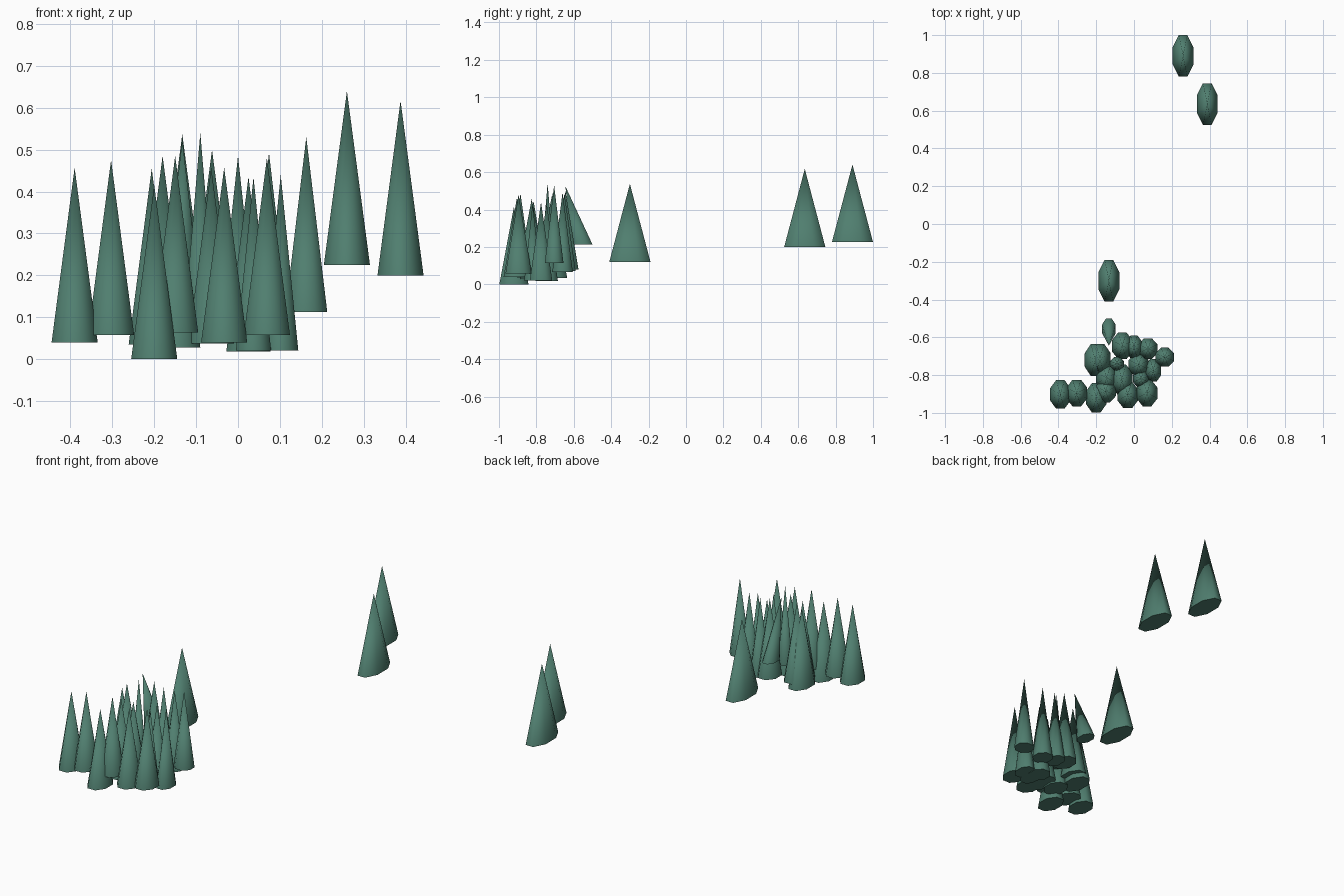
import bpy, bmesh
from math import cos, sin, pi

green = bpy.data.materials.new("pine_green")
green.diffuse_color = (0.08, 0.21, 0.16, 1)


def tree(i, x, y, z0, z1, rx=0.055, ry=0.075, lean=0.0):
    """Eight-sided cone, oval in plan, flat base, apex shifted by lean in y."""
    bm = bmesh.new()
    k = cos(pi / 8)
    ring = []
    for s in range(8):
        a = (s + 0.5) * pi / 4
        ring.append(bm.verts.new((rx / k * cos(a), ry / k * sin(a), 0)))
    tip = bm.verts.new((0, lean, z1 - z0))
    for s in range(8):
        bm.faces.new((ring[s], ring[(s + 1) % 8], tip)).smooth = True
        bm.edges.ensure_lookup_table()
    bm.faces.new(ring[::-1])
    for e in ring:
        for edge in e.link_edges:
            if tip not in edge.verts:
                edge.smooth = False      # crisp base rim
    me = bpy.data.meshes.new(f"tree_{i:02d}")
    bm.to_mesh(me)
    bm.free()
    me.materials.append(green)
    ob = bpy.data.objects.new(f"tree_{i:02d}", me)
    ob.location = (x, y, z0)
    bpy.context.collection.objects.link(ob)


# x, y, base z, tip z, half width, half depth, tip shift
trees = [
    # two distant trees and the lone middle one
    (0.26, 0.89, 0.225, 0.64, 0.055, 0.11),
    (0.388, 0.635, 0.20, 0.617, 0.055, 0.11),
    (-0.133, -0.30, 0.12, 0.537, 0.055, 0.11),
    # leaning tree
    (-0.133, -0.555, 0.213, 0.525, 0.036, 0.055, -0.09),
    # front row
    (-0.39, -0.902, 0.04, 0.457),
    (-0.303, -0.895, 0.058, 0.475, 0.055, 0.07),
    (-0.20, -0.92, 0.0, 0.415, 0.055, 0.078),
    (-0.15, -0.885, 0.063, 0.485, 0.055, 0.06),
    (-0.033, -0.905, 0.04, 0.457, 0.055, 0.07),
    (0.069, -0.895, 0.058, 0.48, 0.055, 0.07),
    # middle rows
    (-0.145, -0.815, 0.028, 0.445, 0.055, 0.07),
    (-0.064, -0.825, 0.037, 0.457, 0.055, 0.08),
    (0.037, -0.82, 0.02, 0.435, 0.042, 0.045),
    (0.025, -0.745, 0.018, 0.435, 0.053, 0.06),
    (0.102, -0.775, 0.02, 0.44, 0.042, 0.06),
    (-0.206, -0.72, 0.035, 0.455, 0.055, 0.085),
    (-0.18, -0.715, 0.065, 0.485, 0.055, 0.08),
    (-0.09, -0.74, 0.115, 0.54, 0.036, 0.036),
    # back row
    (-0.062, -0.645, 0.08, 0.50, 0.055, 0.07),
    (0.0, -0.65, 0.07, 0.485, 0.045, 0.06),
    (0.074, -0.66, 0.065, 0.492, 0.05, 0.055),
    (0.163, -0.705, 0.113, 0.53, 0.05, 0.05),
]
for i, t in enumerate(trees):
    tree(i + 1, *t)
